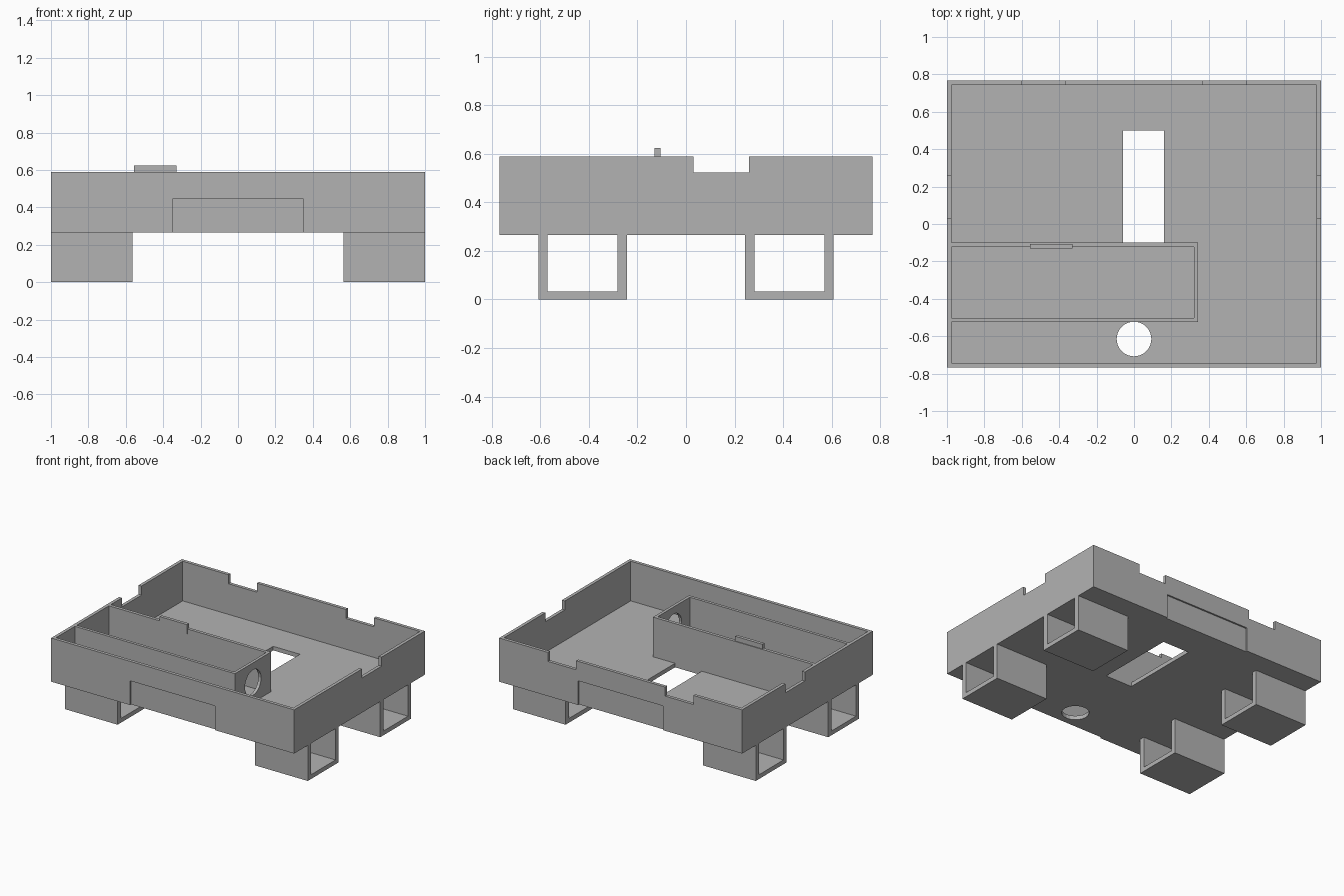
import bpy
import bmesh
from mathutils import Matrix, Vector

if "Cube" in bpy.data.objects:
    bpy.data.objects.remove(bpy.data.objects["Cube"])

grey = bpy.data.materials.new("plain grey")
grey.use_nodes = True
grey.diffuse_color = (0.45, 0.45, 0.45, 1)
grey.node_tree.nodes["Principled BSDF"].inputs["Base Color"].default_value = (0.45, 0.45, 0.45, 1)


def make_object(name, bm):
    mesh = bpy.data.meshes.new(name)
    bm.to_mesh(mesh)
    bm.free()
    mesh.materials.append(grey)
    obj = bpy.data.objects.new(name, mesh)
    bpy.context.collection.objects.link(obj)
    return obj


def box(name, x, y, z):
    """Box from (low, high) pairs along each axis."""
    bm = bmesh.new()
    bmesh.ops.create_cube(bm, size=1)
    spans = (x, y, z)
    size = Vector([b - a for a, b in spans])
    mid = Vector([(a + b) / 2 for a, b in spans])
    for v in bm.verts:
        v.co = v.co * size + mid
    return make_object(name, bm)


def cylinder(name, center, radius, depth, axis):
    bm = bmesh.new()
    turn = Matrix.Rotation(1.5707963, 4, "Y") if axis == "X" else Matrix()
    bmesh.ops.create_cone(bm, cap_ends=True, segments=20, radius1=radius, radius2=radius,
                          depth=depth, matrix=Matrix.Translation(center) @ turn)
    return make_object(name, bm)


def cut(obj, cutters):
    """Subtract every cutter, bake the result and remove the cutters."""
    for c in cutters:
        c.hide_render = True
        mod = obj.modifiers.new("cut", "BOOLEAN")
        mod.operation, mod.solver, mod.object = "DIFFERENCE", "EXACT", c
    graph = bpy.context.evaluated_depsgraph_get()
    mesh = bpy.data.meshes.new_from_object(obj.evaluated_get(graph))
    obj.modifiers.clear()
    obj.data = mesh
    for c in cutters:
        bpy.data.objects.remove(c)


HALF_Y, WALL = 0.768, 0.024
BASE, FLOOR, TOP, NOTCH = 0.265, 0.295, 0.59, 0.523

# Open tray
tray = box("tray", (-1, 1), (-HALF_Y, HALF_Y), (BASE, TOP))
inner_x, inner_y = 1 - WALL, HALF_Y - WALL
cutters = [
    box("cavity", (-inner_x, inner_x), (-inner_y, inner_y), (FLOOR, 1)),
    box("floor_slot", (-0.06, 0.16), (-0.1, 0.5), (0.2, 0.4)),
    cylinder("floor_hole", (0, -0.615, 0.3), 0.093, 0.2, "Z"),
    box("side_notches", (-1.1, 1.1), (0.03, 0.26), (NOTCH, 1)),
]
for side in (-1, 1):
    # Rim notches in the back wall, shallow recesses in the front and back
    mid = side * 0.482
    cutters.append(box("back_notch", (mid - 0.116, mid + 0.116), (0.7, 0.9), (NOTCH, 1)))
    ys = sorted((side * (HALF_Y - 0.012), side * 0.9))
    cutters.append(box("recess", (-0.35, 0.35), ys, (0.2, 0.445)))
cut(tray, cutters)

# Long compartment with a round opening in its end wall
compartment = box("compartment_walls", (-inner_x, 0.342), (-0.524, -0.1), (FLOOR, TOP))
cut(compartment, [
    box("compartment_cavity", (-1.1, 0.32), (-0.502, -0.124), (0.2, 1)),
    cylinder("end_opening", (0.33, -0.312, 0.443), 0.095, 0.2, "X"),
])

# Small tab on top of the compartment wall
box("wall_tab", (-0.555, -0.33), (-0.13, -0.106), (TOP - 0.035, 0.625))

# Four U-shaped feet, open along x
for side, side_name in ((-1, "right"), (1, "left")):
    for end, end_name in ((-1, "front"), (1, "back")):
        xs = sorted((side * 0.565, side))
        mid = end * 0.426
        foot = box(f"{end_name}_{side_name}_foot", xs, (mid - 0.182, mid + 0.182), (0, BASE))
        cut(foot, [box("foot_channel", (-1.1, 1.1), (mid - 0.144, mid + 0.144), (0.032, 0.5))])
